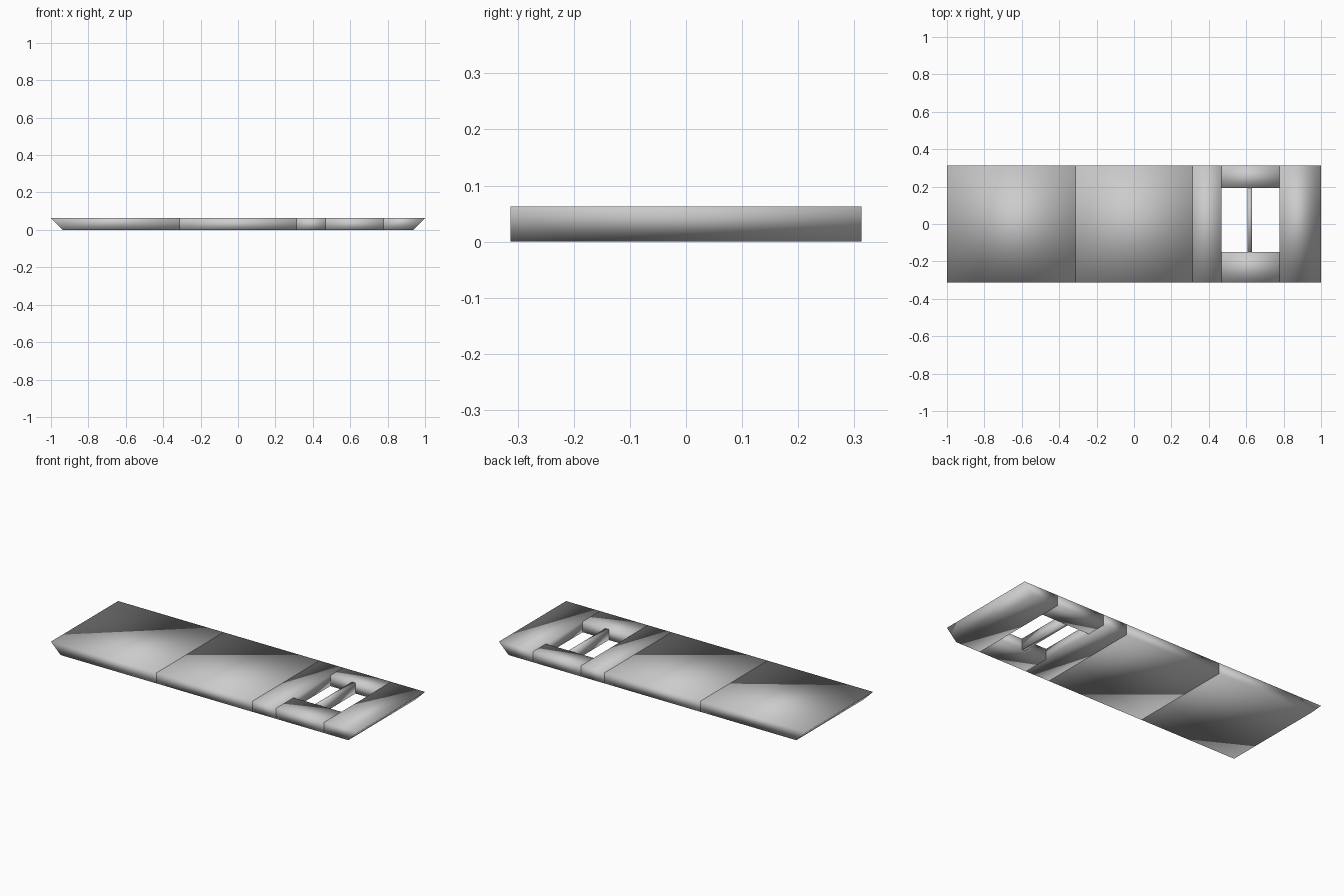
import bpy, bmesh

if "Cube" in bpy.data.objects:
    bpy.data.objects.remove(bpy.data.objects["Cube"])

H = 0.0625   # plate thickness
W = 0.3125   # half width


def block(name, x0, x1, y0=-W, y1=W, z0=0.0, z1=H, low_x0=None, low_x1=None):
    """Smooth-shaded box; low_x0 / low_x1 pull in the bottom edge for a mitre."""
    a = x0 if low_x0 is None else low_x0
    b = x1 if low_x1 is None else low_x1
    bm = bmesh.new()
    lower = [bm.verts.new((x, y, z0)) for x, y in ((a, y0), (b, y0), (b, y1), (a, y1))]
    upper = [bm.verts.new((x, y, z1)) for x, y in ((x0, y0), (x1, y0), (x1, y1), (x0, y1))]
    bm.faces.new(lower[::-1])
    bm.faces.new(upper)
    for i in range(4):
        j = (i + 1) % 4
        bm.faces.new((lower[i], lower[j], upper[j], upper[i]))
    for f in bm.faces:
        f.smooth = True
    mesh = bpy.data.meshes.new(name)
    bm.to_mesh(mesh)
    bm.free()
    obj = bpy.data.objects.new(name, mesh)
    bpy.context.collection.objects.link(obj)
    return obj


# Solid plates, with 45 degree mitres at both ends
block("left_end_plate", -1.0, -0.3125, low_x0=-0.9375)
block("middle_plate", -0.3125, 0.3125)
block("inner_strip", 0.3125, 0.467)
block("right_end_plate", 0.779, 1.0, low_x1=0.9375)

# Rails framing the opening
block("back_rail", 0.467, 0.779, y0=0.192)
block("front_rail", 0.467, 0.779, y1=-0.15)

# Bar across the opening
block("cross_bar", 0.608, 0.631, y0=-0.15, y1=0.192)
